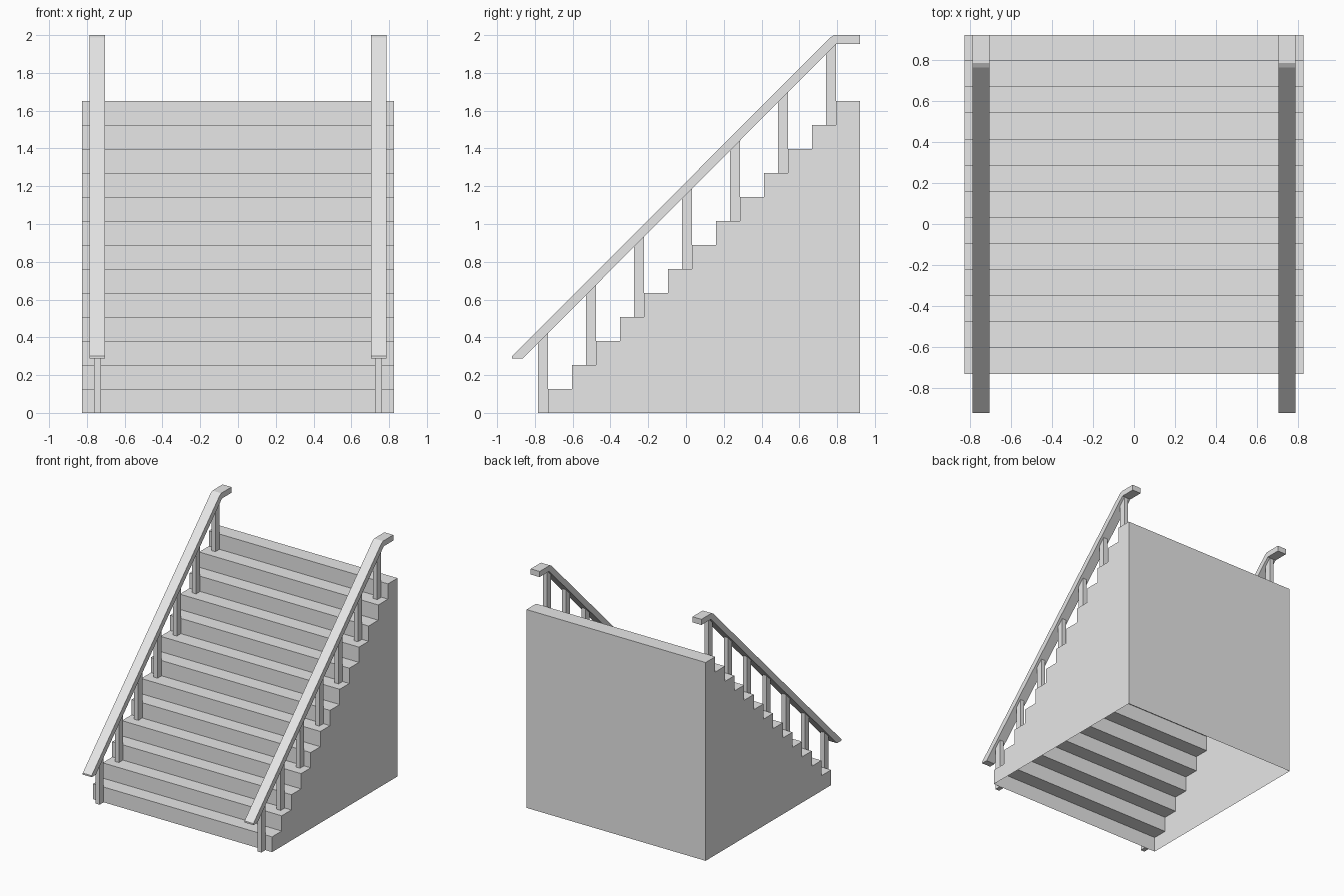
import bpy
import bmesh

cube = bpy.data.objects.get("Cube")
if cube:
    bpy.data.objects.remove(cube, do_unlink=True)

STEPS = 13
STEP = 0.127            # rise and run of each step
FRONT, BACK = -0.73, 0.92
HALF_WIDTH = 0.825
RAIL_X = 0.745

grey = bpy.data.materials.new("plain grey")
grey.use_nodes = True
colour = (0.8, 0.8, 0.8, 1)
grey.diffuse_color = colour
grey.node_tree.nodes["Principled BSDF"].inputs["Base Color"].default_value = colour


def extrude_profile(name, profile, x, width, open_bottom=False):
    """Extrude a closed (y, z) outline along x, centred on x."""
    bm = bmesh.new()
    face = bm.faces.new([bm.verts.new((x - width / 2, y, z)) for y, z in profile])
    geom = bmesh.ops.extrude_face_region(bm, geom=[face])["geom"]
    moved = [v for v in geom if isinstance(v, bmesh.types.BMVert)]
    bmesh.ops.translate(bm, verts=moved, vec=(width, 0, 0))
    bmesh.ops.recalc_face_normals(bm, faces=bm.faces[:])
    if open_bottom:
        under = [f for f in bm.faces if all(v.co.z < 0.001 for v in f.verts)]
        bmesh.ops.delete(bm, geom=under, context='FACES_ONLY')
    mesh = bpy.data.meshes.new(name)
    bm.to_mesh(mesh)
    bm.free()
    mesh.materials.append(grey)
    obj = bpy.data.objects.new(name, mesh)
    bpy.context.collection.objects.link(obj)
    return obj


# Hollow staircase, open underneath
outline = [(FRONT, 0)]
for i in range(STEPS):
    y, z = FRONT + i * STEP, (i + 1) * STEP
    outline.append((y, z))
    outline.append((y + STEP if i < STEPS - 1 else BACK, z))
outline.append((BACK, 0))
extrude_profile("staircase", outline, 0, 2 * HALF_WIDTH, open_bottom=True)

# Sloping handrail with a level top end
rail = [(-0.92, 0.287), (-0.865, 0.287), (0.795, 1.953), (BACK, 1.953),
        (BACK, 2.0), (0.785, 2.0), (0.763, 1.987), (-0.92, 0.30)]


def rail_underside(y):
    (y0, z0), (y1, z1) = rail[1], rail[2]
    return z0 + (y - y0) * (z1 - z0) / (y1 - y0)


for side, x in (("left", RAIL_X), ("right", -RAIL_X)):
    extrude_profile(f"{side}_handrail", rail, x, 0.082)
    # A post stands against every second riser
    for k in range(0, STEPS, 2):
        back = FRONT + k * STEP
        front = back - 0.053
        base = k * STEP
        post = [(front, base), (back, base),
                (back, rail_underside(back)), (front, rail_underside(front))]
        extrude_profile(f"{side}_post_{k // 2 + 1}", post, x, 0.037)
